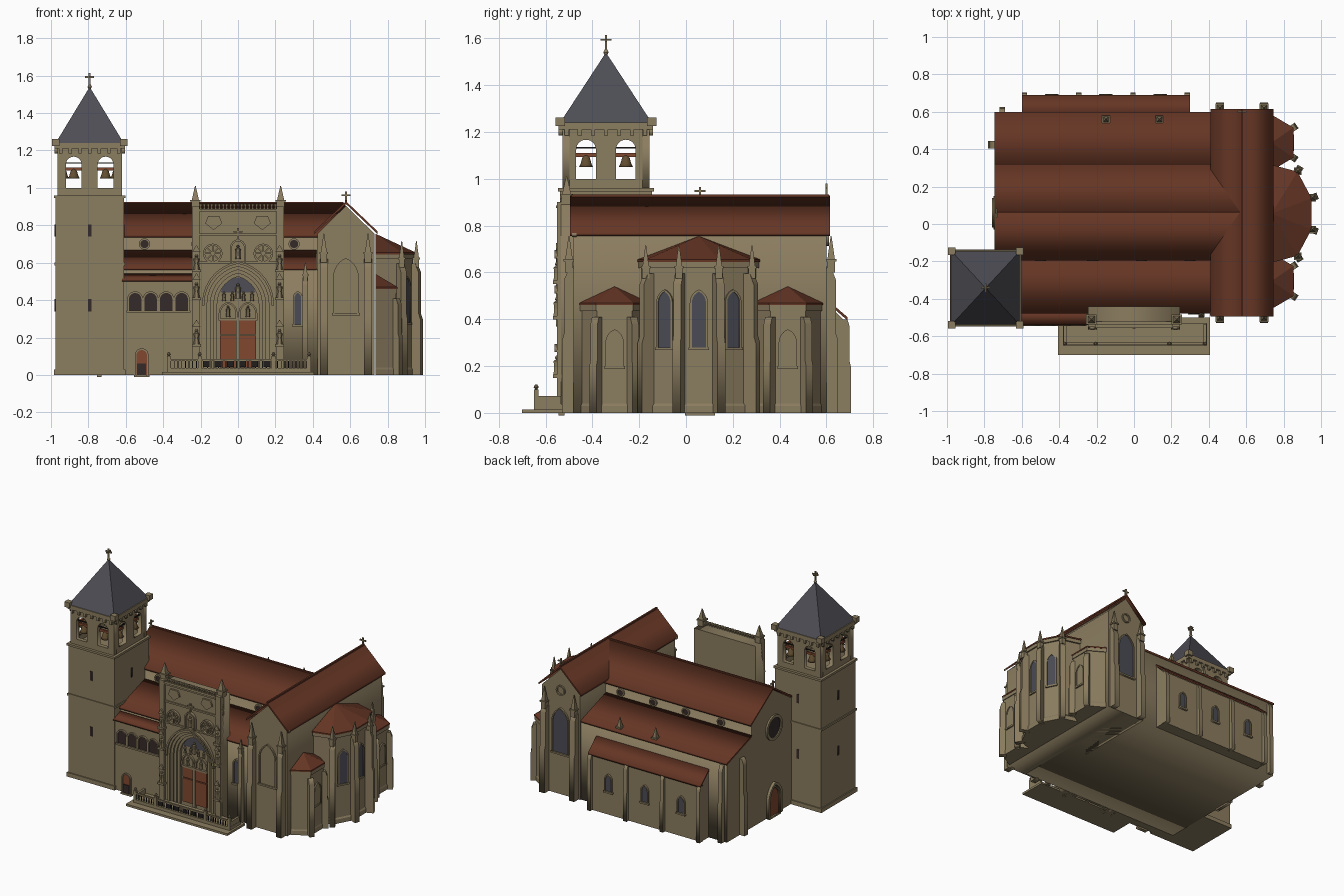
import bpy, bmesh
from math import sin, cos, pi, sqrt, atan2, acos, radians
from mathutils import Matrix

if "Cube" in bpy.data.objects:
    bpy.data.objects.remove(bpy.data.objects["Cube"])


def material(name, r, g, b):
    m = bpy.data.materials.new(name)
    m.use_nodes = True
    m.diffuse_color = (r, g, b, 1)
    m.node_tree.nodes["Principled BSDF"].inputs["Base Color"].default_value = (r, g, b, 1)
    return m


stone = material("sandstone", .26, .205, .117)
tile = material("clay_tile", .13, .036, .018)
slate = material("slate", .075, .075, .09)
glass = material("window_glass", .07, .07, .09)
wood = material("door_wood", .22, .065, .03)
iron = material("black_iron", .015, .013, .012)
bronze = material("bell_bronze", .12, .075, .03)
shade = material("dark_opening", .035, .024, .022)


def finish(name, bm, mat):
    bmesh.ops.remove_doubles(bm, verts=bm.verts, dist=.00005)
    bmesh.ops.recalc_face_normals(bm, faces=bm.faces)
    me = bpy.data.meshes.new(name)
    bm.to_mesh(me)
    bm.free()
    me.materials.clear()
    me.materials.append(mat)
    ob = bpy.data.objects.new(name, me)
    bpy.context.collection.objects.link(ob)
    return ob


def loft(name, rings, mat=stone):
    bm = bmesh.new()
    rows = [[bm.verts.new(p) for p in r] for r in rings]
    n = len(rows[0])
    for a, b in zip(rows, rows[1:]):
        for i in range(n):
            bm.faces.new((a[i], a[(i + 1) % n], b[(i + 1) % n], b[i]))
    bm.faces.new(rows[0])
    bm.faces.new(rows[-1])
    return finish(name, bm, mat)


def rect(x, y, hx, hy, z):
    return [(x - hx, y - hy, z), (x + hx, y - hy, z), (x + hx, y + hy, z), (x - hx, y + hy, z)]


def circle(x, y, r, z, n=10):
    return [(x + r * cos(2 * pi * i / n), y + r * sin(2 * pi * i / n), z) for i in range(n)]


def block(name, x, y, hx, hy, z, top, mat=stone):
    return loft(name, [rect(x, y, hx, hy, z), rect(x, y, hx, hy, top)], mat)


# Upright flat shape (u, z), facing -y turned by angle a, extruded inward
def panel(name, loops, x, y, a, depth, mat=stone, out=0):
    cu = bpy.data.curves.new(name, 'CURVE')
    cu.dimensions, cu.fill_mode, cu.extrude = '2D', 'BOTH', depth / 2
    for pts in loops:
        s = cu.splines.new('POLY')
        s.points.add(len(pts) - 1)
        for p, (u, z) in zip(s.points, pts):
            p.co = (u, z, 0, 1)
        s.use_cyclic_u = True
    tmp = bpy.data.objects.new(name, cu)
    bpy.context.collection.objects.link(tmp)
    me = bpy.data.meshes.new_from_object(tmp.evaluated_get(bpy.context.evaluated_depsgraph_get()))
    me.transform(Matrix.Translation((x, y, 0)) @ Matrix.Rotation(radians(a), 4, 'Z')
                 @ Matrix.Rotation(pi / 2, 4, 'X') @ Matrix.Translation((0, 0, out - depth / 2)))
    bm = bmesh.new()
    bm.from_mesh(me)
    bpy.data.objects.remove(tmp)
    bpy.data.meshes.remove(me)
    return finish(name, bm, mat)


def arch(u, z, hw, spring, rise, n=7):
    c = (rise * rise - hw * hw) / (2 * hw)
    R = hw + c
    end = acos(c / R)
    half = [(R * cos(end * i / n) - c, spring + R * sin(end * i / n)) for i in range(n + 1)]
    return ([(u - hw, z)] + [(u - p, q) for p, q in half] + [(u + p, q) for p, q in half[-2::-1]] + [(u + hw, z)])


def band(u, z, hw, spring, rise, t):
    return arch(u, z, hw + t, spring, rise + t) + arch(u, z, hw, spring, rise)[::-1]


def disc(u, z, r, n=20):
    return [(u + r * cos(2 * pi * i / n), z + r * sin(2 * pi * i / n)) for i in range(n)]


def window(name, x, y, a, z, hw, spring, mat=glass, point=1.6):
    panel(name + "_pane", [arch(0, z, hw, spring, hw * point)], x, y, a, .008, mat, .004)
    panel(name + "_frame", [band(0, z, hw, spring, hw * point, .009)], x, y, a, .02, stone, .012)
    panel(name + "_sill", [[(-hw - .014, z - .012), (hw + .014, z - .012), (hw + .014, z), (-hw - .014, z)]],
          x, y, a, .025, stone, .015)


def pinnacle(x, y, r, z, top):
    m = z + (top - z) * .3
    loft("pinnacle", [rect(x, y, r, r, z), rect(x, y, r, r, m), rect(x, y, r * 1.3, r * 1.3, m),
                      rect(x, y, r * 1.3, r * 1.3, m + .01), rect(x, y, r * .9, r * .9, m + .01),
                      rect(x, y, .002, .002, top)])


def buttress(name, x, y, a, d, h, w=.04, tip=0):
    s = [(-.02, 0), (d, 0), (d, h * .5), (d * .8, h * .55), (d * .8, h * .92), (d * .4, h), (-.02, h)]
    nx, ny = sin(radians(a)), -cos(radians(a))
    panel(name, [s], x + ny * w / 2, y - nx * w / 2, a - 90, w)
    if tip:
        pinnacle(x + nx * d * .4, y + ny * d * .4, w * .42, h - .02, tip)


def cross(name, x, y, z, h, along_x):
    block(name + "_post", x, y, .005, .005, z, z + h)
    a, b = (.024, .004) if along_x else (.004, .024)
    block(name + "_arms", x, y, a, b, z + h * .6, z + h * .75)


def slab(name, u, z, v, w, x, y, a, depth, mat=tile):
    panel(name, [[(u, z), (v, w), (v, w + .014), (u, z + .014)]], x, y, a, depth, mat)


# Nave and aisles
half = [(.53, 0), (.53, .56), (.25, .66), (.25, .735), (0, .9)]
panel("nave_and_aisles", [[(-u, z) for u, z in half] + [(u, z) for u, z in half[-2::-1]]], .57, .062, 90, 1.31)
for s in (-1, 1):
    slab("nave_roof", s * .258, .735, 0, .906, .575, .064, 90, 1.32)
    slab("aisle_roof", s * .538, .56, s * .25, .655, .42, .06, 90, 1.165)
    for x in (-.5, -.22, .04, .3):
        panel("clerestory_oculus", [disc(0, .7, .022)], x, .062 + s * .25, 90 + 90 * s, .008, shade, .004)
        panel("oculus_ring", [disc(0, .7, .03), disc(0, .7, .022)], x, .062 + s * .25, 90 + 90 * s, .02, stone, .01)
block("nave_ridge", -.09, .064, .655, .006, .91, .925, tile)

# West gable
panel("rose_window", [disc(0, .63, .075)], -.74, .06, -90, .008, shade, .004)
panel("rose_surround", [disc(0, .63, .09), disc(0, .63, .07)], -.74, .06, -90, .02, stone, .012)
window("west_door", -.74, .06, -90, 0, .05, .12, wood)
panel("west_door_arch", [band(0, 0, .06, .12, .1, .02)], -.74, .06, -90, .04, stone, .02)
cross("west_cross", -.735, .06, .91, .055, False)
buttress("west_buttress", -.74, .425, -90, .04, .55)
buttress("aisle_buttress", -.705, .59, 180, .035, .55, .03)

# Back chapel
block("back_chapel", -.15, .62, .445, .06, 0, .4)
panel("chapel_gable", [[(.58, .39), (.68, .39), (.58, .49)]], .295, 0, 90, .89)
slab("chapel_roof", .58, .49, .69, .395, .3, 0, 90, .9)
for i in range(4):
    buttress("chapel_buttress", -.585 + .29 * i, .68, 180, .024, .4, .028)
for x in (-.44, -.15, .14):
    window("chapel_window", x, .68, 180, .17, .022, .25)
for x in (-.15, .135):
    pinnacle(x, .56, .016, .55, .66)

# Transept
panel("transept", [[(-.152, 0), (.152, 0), (.152, .755), (0, .905), (-.152, .755)]], .577, -.48, 0, 1.08)
for s in (-1, 1):
    slab("transept_roof", s * .168, .755, 0, .915, .577, -.495, 0, 1.11)
    slab("gable_coping", s * .17, .752, 0, .914, .577, -.488, 0, .02, stone)
    for y, a in ((-.48, 0), (.6, 180)):
        buttress("transept_buttress", .577 + s * .118, y, a, .05, .62, .042, .755)
block("transept_ridge", .577, .06, .006, .55, .92, .934, tile)
cross("transept_cross", .577, .6, .92, .06, True)
window("transept_front_window", .577, -.48, 0, .33, .06, .52, stone)
window("transept_back_window", .577, .6, 180, .3, .06, .52)
panel("gable_oculus", [disc(0, .75, .036), disc(0, .75, .026)], .577, .6, 180, .02, stone, .01)
window("aisle_window", .32, -.47, 0, .27, .018, .41)
buttress("aisle_front_buttress", .36, -.47, 0, .03, .52, .03, .6)


# Apses with pyramidal roofs
def apse(name, cy, side, eave, peak, tip):
    cx = .735
    pts = side + [(p, -q) for p, q in side[::-1]]

    def outline(k, z):
        return [(cx + p * k, cy + q * k, z) for p, q in pts]
    loft(name, [outline(1.03, 0), outline(1.03, .03), outline(1, .04), outline(1, eave)])
    loft(name + "_cornice", [outline(1.05, eave - .025), outline(1.05, eave)])
    loft(name + "_roof", [outline(1.07, eave), outline(1.07, eave + .01), [(cx, cy, peak)] * len(pts)], tile)
    for p, q in pts[1:-1]:
        a = atan2(p, -q) * 180 / pi
        buttress(name + "_buttress", cx + p, cy + q, a, .05 if tip else .03, eave - .05, .036, tip)
    for (p, q), (r, s) in list(zip(pts, pts[1:]))[1:-1]:
        a = atan2(q - s, p - r) * 180 / pi + 180
        window(name + "_window", cx + (p + r) / 2, cy + (q + s) / 2, a,
               .28 if tip else .2, .03, .47 if tip else .3, glass if tip else stone)


apse("main_apse", .055, [(0, .245), (.13, .21), (.2, .078)], .645, .755, .715)
for cy in (-.305, .435):
    apse("side_apse", cy, [(0, .14), (.11, .075)], .46, .54, 0)

# Bell tower
tx, ty = -.793, -.342
block("tower_shaft", tx, ty, .183, .197, 0, .96)
for z, g in ((0, .008), (.585, .006), (.945, .008)):
    block("tower_string_course", tx, ty, .183 + g, .197 + g, z, z + (.015 if z else .03))
for i in range(4):
    hu, hv = ((.172, .186), (.186, .172))[i % 2]
    a = i * 90
    nx, ny = sin(radians(a)), -cos(radians(a))
    px, py = tx + nx * hv, ty + ny * hv
    edge = hu - (.03 if i % 2 else 0)
    holes = [arch(s * .085, 1, .042, 1.125, .042) for s in (-1, 1)]
    panel("belfry_wall", [[(-edge, .955), (edge, .955), (edge, 1.22), (-edge, 1.22)]] + holes, px, py, a, .03)
    for z in (.34, .74):
        panel("tower_slit", [[(-.009, z), (.009, z), (.009, z + .065), (-.009, z + .065)]],
              px + nx * .011, py + ny * .011, a, .008, shade, .004)
    for s in (-1, 1):
        c, d = px - nx * .03 + cos(radians(a)) * s * .085, py - ny * .03 + sin(radians(a)) * s * .085
        bell = loft("bell", [circle(c, d, r, z) for r, z in ((.032, 1.05), (.024, 1.065), (.017, 1.09), (.008, 1.1))], bronze)
        bell.data.shade_smooth()
        panel("bell_yoke", [[(-.044, 1.093), (.044, 1.093), (.044, 1.11), (-.044, 1.11)]], c, d, a, .014, wood, .007)
        panel("bell_tie_bar", [[(-.044, 1.13), (.044, 1.13), (.044, 1.137), (-.044, 1.137)]], c, d, a, .008, iron, .02)
    for k in range(7):
        u = (k - 3) * hu * .3
        panel("cornice_bracket", [[(u - .009, 1.185), (u + .009, 1.185), (u + .009, 1.215), (u - .009, 1.215)]],
              px, py, a, .03, stone, .016)
block("tower_cornice", tx, ty, .188, .202, 1.21, 1.24)
for s in (-1, 1):
    for t in (-1, 1):
        block("cornice_corner", tx + s * .182, ty + t * .196, .02, .02, 1.225, 1.262)
loft("tower_roof", [rect(tx, ty, .182, .196, 1.24), rect(tx, ty, .003, .003, 1.535)], slate)
loft("roof_finial", [circle(tx, ty, r, z) for r, z in ((.004, 1.525), (.012, 1.54), (.004, 1.555))])
cross("tower_cross", tx, ty, 1.545, .07, True)
block("tower_cross_side_arms", tx, ty, .004, .024, 1.59, 1.598)

# Arcaded gallery beside the tower
block("gallery", -.42, -.49, .2, .04, 0, .505)
slab("gallery_roof", -.54, .5, -.465, .53, -.22, 0, 90, .4)
for i in range(4):
    window("gallery_arch", -.55 + .083 * i, -.53, 0, .345, .033, .405, shade, 1)
window("gallery_door", -.515, -.53, 0, 0, .028, .105, wood, 1)
block("gallery_door_gap", -.515, -.536, .024, .003, 0, .06, shade)

# Portal front with stepped arch
panel("portal_front", [[(-.245, 0)] + arch(0, 0, .18, .38, .215) + [(.245, 0), (.245, .89), (-.245, .89)]], 0, -.535, 0, .095)
for i in range(4):
    panel("archivolt", [band(0, 0, .165 - .018 * i, .38, .2 - .018 * i, .018)], 0, -.535 + .013 * i, 0, .07, stone, .008)
panel("portal_hood", [band(0, .37, .18, .38, .215, .012)], 0, -.535, 0, .03, stone, .02)
panel("tympanum", [arch(0, 0, .12, .38, .15)], 0, -.485, 0, .03)
panel("tympanum_vault", [arch(0, .44, .09, .445, .075)], 0, -.485, 0, .008, slate, .004)


def figure(x, y, z, h):
    loft("carved_figure", [circle(x, y, h * k, z + h * t, 6) for k, t in
                           ((.2, 0), (.16, .4), (.2, .7), (.06, .8), (.12, .88), (.05, 1))])


def rosette(x, z, r):
    panel("roundel_ring", [disc(0, z, r), disc(0, z, r * .8)], x, -.535, 0, .03, stone, .018)
    for k in range(4):
        c, s = r * .85 * cos(k * pi / 4), r * .85 * sin(k * pi / 4)
        panel("roundel_spoke", [[(-c + s * .08, z - s - c * .08), (c + s * .08, z + s - c * .08),
                                 (c - s * .08, z + s + c * .08), (-c - s * .08, z - s + c * .08)]], x, -.535, 0, .015, stone, .01)


for s in (-1, 1):
    block("door_leaf", s * .053, -.49, .043, .007, .04, .21, wood)
    block("door_upper_leaf", s * .053, -.49, .043, .007, .217, .29, wood)
    panel("door_arch", [band(s * .053, .29, .04, .33, .05, .01)], 0, -.485, 0, .02, stone, .015)
    figure(s * .053, -.497, .31, .06)
    for x in (.03, .075):
        figure(s * x, -.497, .395, .05)
    rosette(s * .135, .65, .052)
    panel("carved_shield", [[(-.03, .85), (.03, .85), (.045, .81), (0, .775), (-.045, .81)]], s * .13, -.535, 0, .02, stone, .012)
    block("portal_pilaster", s * .225, -.53, .02, .022, 0, .9)
    pinnacle(s * .228, -.51, .021, .89, 1.01)
    for z in (.15, .4, .55):
        block("pilaster_bracket", s * .222, -.55, .025, .018, z, z + .015)
        figure(s * .222, -.552, z + .015, .08)
        panel("figure_canopy", [[(-.022, z + .11), (.022, z + .11), (0, z + .145)]], s * .222, -.55, 0, .025, stone, .012)
block("door_post", 0, -.495, .01, .012, 0, .31)
block("door_lintel", 0, -.492, .105, .01, .29, .303)
figure(0, -.5, .41, .08)
panel("central_niche", [band(0, .6, .032, .68, .035, .01)], 0, -.535, 0, .03, stone, .02)
figure(0, -.545, .62, .075)
cross("niche_cross", 0, -.542, .725, .06, True)
for z in (.595, .745, .875):
    block("portal_cornice", 0, -.535, .205, .01 if z < .8 else .02, z, z + .012)
block("parapet_rail", 0, -.53, .21, .008, .905, .912)
for i in range(21):
    block("parapet_crest", -.2 + .02 * i, -.53, .004, .006, .885, .915)

# Terrace, steps and railing
block("lower_step", 0, -.6, .405, .1, 0, .015)
block("terrace", .005, -.59, .385, .06, 0, .038)
for s in (-1, 1):
    block("terrace_side_wall", .005 + s * .375, -.59, .008, .055, .03, .072)
block("terrace_handrail", .005, -.64, .375, .006, .074, .084)
for x in (-.37, -.205, .19, .38):
    block("terrace_post", x, -.64, .01, .01, .015, .1)
    loft("post_ball", [circle(x, -.64, r, z, 8) for r, z in ((.004, .1), (.011, .11), (.004, .122))])
for i in range(38):
    block("rail_bar", -.36 + .0197 * i, -.64, .002, .003, .035, .076, iron)
for i in range(6):
    block("rail_panel", -.17 + .065 * i, -.641, .018, .003, .043, .074, iron)
